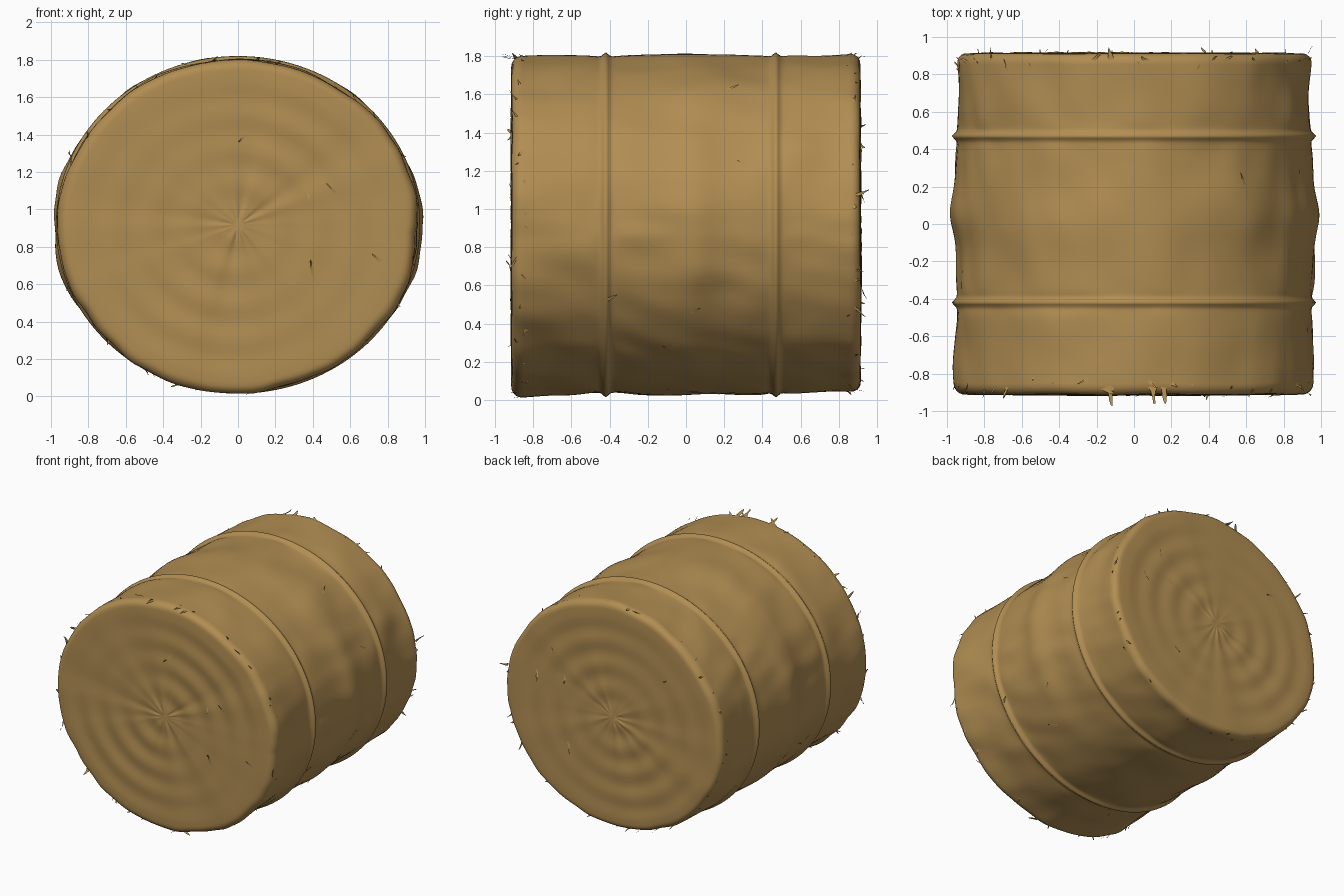
import bpy, bmesh, math, random
from mathutils import Vector, noise

if "Cube" in bpy.data.objects:
    bpy.data.objects.remove(bpy.data.objects["Cube"])

random.seed(7)
RX, RZ, CZ, HALF = 0.955, 0.885, 0.917, 0.912
TWINE = (-0.42, 0.47)
SEG = 144

straw = bpy.data.materials.new("golden straw")
straw.diffuse_color = (0.44, 0.268, 0.085, 1)
straw.use_nodes = True
straw.node_tree.nodes["Principled BSDF"].inputs["Base Color"].default_value = straw.diffuse_color


def bell(v, centre, width):
    return math.exp(-((v - centre) / width) ** 2)


def bulge(y, a):
    """Radial offset: twine ridges, pinched valleys, lumps and creases."""
    c, s = math.cos(a), math.sin(a)
    side = abs(c) ** 6
    d = 0.0
    for t in TWINE:
        d += 0.026 * bell(y, t, 0.017) - 0.006 * bell(y, t, 0.12)
    d += 0.034 * side * bell(y, 0.05, 0.12)
    d -= 0.018 * side * bell(y, 0.72, 0.14)
    d += 0.01 * side * bell(y, -0.8, 0.15)
    d += 0.012 * (1 - side) * bell(y, 0.0, 0.17)
    d += 0.016 * bell(y, -0.87, 0.12) * max(0, -s)
    d -= 0.015 * bell(y, 0.82, 0.15) * max(0, -s)
    calm = 1 - max(bell(y, t, 0.05) for t in TWINE)
    p = Vector((c * 2.6, y * 3.2, s * 2.6))
    d += calm * 0.017 * noise.noise(p)
    # sharper dents slanting along the sides
    q = Vector((c * 4.5, y * 3.5 + a * 0.8 * c, s * 6.5))
    d += calm * 0.012 * noise.noise(q + Vector((5, 2, 1)))
    return d


def surface(y, s, a):
    k = s * (1 + bulge(y, a) * s ** 4)
    wob = 1 if y > 0 else -1
    ripple = 0.0
    if s < 0.94:   # soft coil rings on the ends
        ripple = 0.006 * math.sin(s * 30 + 0.8 * math.sin(a + 1)) * (0.6 + 0.4 * math.sin(2 * a))
    edge = 0.007 * noise.noise(Vector((math.cos(a) * 3, wob * 4, math.sin(a) * 3)))
    yy = y + wob * (ripple * (1 - s ** 6) + edge * (abs(y) > 0.85))
    return Vector((RX * k * math.cos(a), yy, CZ + RZ * k * math.sin(a)))


def finish(bm, name):
    me = bpy.data.meshes.new(name)
    bm.to_mesh(me)
    bm.free()
    me.materials.append(straw)
    ob = bpy.data.objects.new(name, me)
    bpy.context.collection.objects.link(ob)
    for p in me.polygons:
        p.use_smooth = True
    return ob


# Bale body: profile from front centre, over the rounded rim, along the side
R = 0.055
front = [(-HALF, 0.04 + 0.90 * i / 26) for i in range(27)]
rim = [(-HALF + R * (1 - math.cos(t)), 1 - R + R * math.sin(t))
       for t in [math.pi / 2 * i / 6 for i in range(1, 7)]]
side = [(-0.85 + 1.70 * i / 130, 1.0) for i in range(131)]
half = front + rim
profile = half + side + [(-y, s) for y, s in reversed(half)]

bm = bmesh.new()
rings = []
for y, s in profile:
    rings.append([bm.verts.new(surface(y, s, 2 * math.pi * i / SEG)) for i in range(SEG)])
for r0, r1 in zip(rings, rings[1:]):
    for i in range(SEG):
        j = (i + 1) % SEG
        bm.faces.new((r0[i], r0[j], r1[j], r1[i]))
bm.faces.new(rings[0])
bm.faces.new(rings[-1])
bmesh.ops.recalc_face_normals(bm, faces=bm.faces)
finish(bm, "hay_bale")


# Loose straw: small torn, curling flakes
def flake(bm, base, along, out, length, width):
    across = along.cross(out).normalized()
    lift = random.uniform(0.1, 0.45)
    rows = []
    for i in range(4):
        t = i / 3
        mid = base + along * length * t + out * length * lift * t * t
        w = width * (1 - 0.75 * t) * random.uniform(0.5, 1.1)
        pair = []
        for sgn in (-1, 1):
            p = mid + across * w * sgn + along * random.uniform(-0.15, 0.15) * length
            p.z = max(p.z, 0.0)
            pair.append(bm.verts.new(p))
        rows.append(pair)
    for a, b in zip(rows, rows[1:]):
        bm.faces.new((a[0], a[1], b[1], b[0]))


bm = bmesh.new()
for end in (-1, 1):
    for i in range(42):   # around both rims
        a = 2 * math.pi * (i + random.random()) / 42
        y = end * random.uniform(0.80, 0.89)
        out = Vector((math.cos(a), 0, math.sin(a)))
        tang = Vector((-math.sin(a), 0, math.cos(a)))
        along = (tang * random.uniform(-1, 1) + Vector((0, end * 0.5, 0))).normalized()
        flake(bm, surface(y, 1, a) - out * 0.004, along, out,
              random.uniform(0.03, 0.085), random.uniform(0.006, 0.018))
    for i in range(5):    # a few on the flat ends
        a = random.uniform(0, 2 * math.pi)
        s = random.uniform(0.35, 0.85)
        b = random.uniform(0, 2 * math.pi)
        flake(bm, surface(end * HALF, s, a), Vector((math.cos(b), 0, math.sin(b))),
              Vector((0, end, 0)), random.uniform(0.05, 0.09), 0.012)
for i in range(14):       # scattered on the side
    a, y = random.uniform(0, 2 * math.pi), random.uniform(-0.75, 0.75)
    out = Vector((math.cos(a), 0, math.sin(a)))
    along = Vector((-math.sin(a) * 0.6, random.choice((-1, 1)), math.cos(a) * 0.6)).normalized()
    flake(bm, surface(y, 1, a), along, out * 0.4, random.uniform(0.05, 0.08), 0.012)
for x in (-0.13, 0.1, 0.16):   # larger tufts hanging over the top front edge
    a = math.acos(x / RX)
    flake(bm, surface(-0.87, 1, a), Vector((0.1, -1, 0)).normalized(), Vector((0, 0, 1)), 0.09, 0.028)
finish(bm, "loose_straw")
